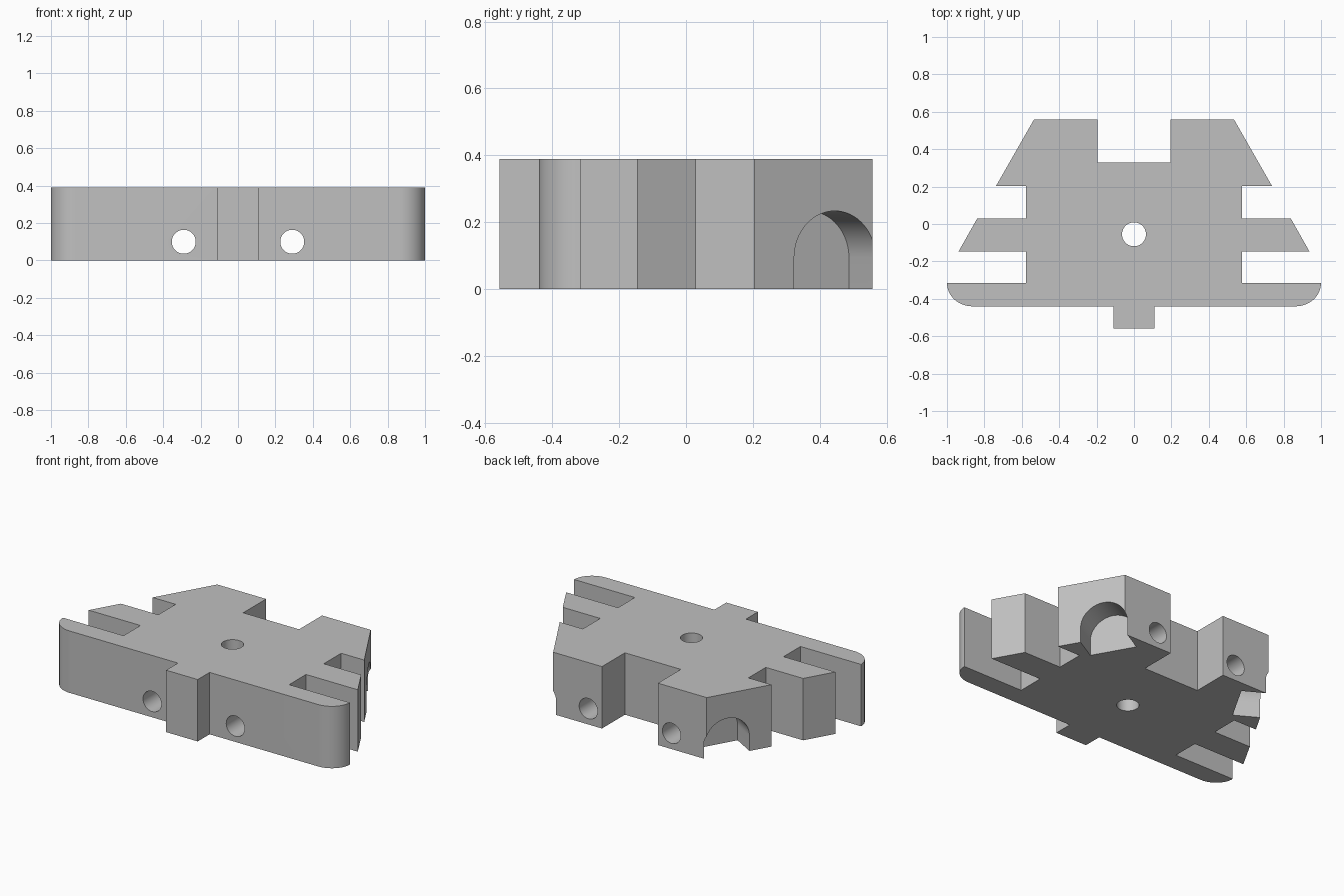
import bpy, bmesh, math
from mathutils import Matrix, Vector

cube = bpy.data.objects.get("Cube")
if cube:
    bpy.data.objects.remove(cube, do_unlink=True)

HEIGHT = 0.39

grey = bpy.data.materials.new("plain grey")
grey.use_nodes = True
grey.diffuse_color = (0.53, 0.53, 0.53, 1)
grey.node_tree.nodes["Principled BSDF"].inputs["Base Color"].default_value = grey.diffuse_color


def prism(name, outline, depth, matrix=Matrix()):
    """Extrude a flat outline along local z and place it with a matrix."""
    bm = bmesh.new()
    face = bm.faces.new([bm.verts.new((x, y, 0)) for x, y in outline])
    top = bmesh.ops.extrude_face_region(bm, geom=[face])["geom"]
    bmesh.ops.translate(bm, vec=(0, 0, depth),
                        verts=[v for v in top if isinstance(v, bmesh.types.BMVert)])
    bmesh.ops.transform(bm, matrix=matrix, verts=bm.verts)
    bmesh.ops.recalc_face_normals(bm, faces=bm.faces)
    mesh = bpy.data.meshes.new(name)
    bm.to_mesh(mesh)
    bm.free()
    obj = bpy.data.objects.new(name, mesh)
    bpy.context.collection.objects.link(obj)
    mesh.materials.append(grey)
    return obj


def arc(cx, cy, rx, ry, start, end, steps):
    angles = [math.radians(start + (end - start) * i / steps) for i in range(steps + 1)]
    return [(cx + rx * math.cos(a), cy + ry * math.sin(a)) for a in angles]


# Body: half outline with rounded front bar, side slots and back notch, mirrored
half = [(0.11, -0.558), (0.11, -0.44)]
half += arc(0.865, -0.315, 0.135, 0.125, -90, 0, 16)
half += [(0.577, -0.315), (0.577, -0.147), (0.938, -0.147), (0.838, 0.03),
         (0.577, 0.03), (0.577, 0.203), (0.738, 0.203), (0.535, 0.558),
         (0.195, 0.558), (0.195, 0.33)]
body = prism("slotted_body", half + [(-x, y) for x, y in reversed(half)], HEIGHT)

# Vertical centre hole
cutters = [prism("centre_hole_cutter", arc(0, -0.055, 0.064, 0.064, 0, 352.5, 47),
                 1, Matrix.Translation((0, 0, -0.3)))]

# Arched pocket profile, open at the bottom
radius, spring = 0.14, 0.094
arch = [(radius, -0.1)] + arc(0, spring, radius, radius, 0, 180, 32) + [(-radius, -0.1)]
normal = Vector((0.355, 0.203, 0)).normalized()
pocket_depth = 0.16
for side in (-1, 1):
    # Lengthwise through holes
    cutters.append(prism("long_hole_cutter", arc(0, 0, 0.064, 0.064, 0, 352.5, 47), 2,
                         Matrix.Translation((side * 0.29, 1, 0.1)) @ Matrix.Rotation(math.pi / 2, 4, "X")))
    # Pockets set square to the slanted back flanks
    n = Vector((side * normal.x, normal.y, 0))
    up = Vector((0, 0, 1))
    across = up.cross(n)
    start = Vector((side * 0.6, 0.445, 0)) - n * pocket_depth
    place = Matrix((across, up, n)).transposed().to_4x4()
    place.translation = start
    cutters.append(prism("pocket_cutter", arch, 0.4, place))

# Carve the openings
bpy.ops.object.select_all(action="DESELECT")
bpy.context.view_layer.objects.active = body
body.select_set(True)
for cutter in cutters:
    cutter.hide_render = True
    mod = body.modifiers.new("carve", "BOOLEAN")
    mod.operation = "DIFFERENCE"
    mod.solver = "EXACT"
    mod.object = cutter
    bpy.ops.object.modifier_apply(modifier=mod.name)
    bpy.data.objects.remove(cutter, do_unlink=True)

bpy.ops.object.shade_smooth_by_angle(angle=math.radians(25))
